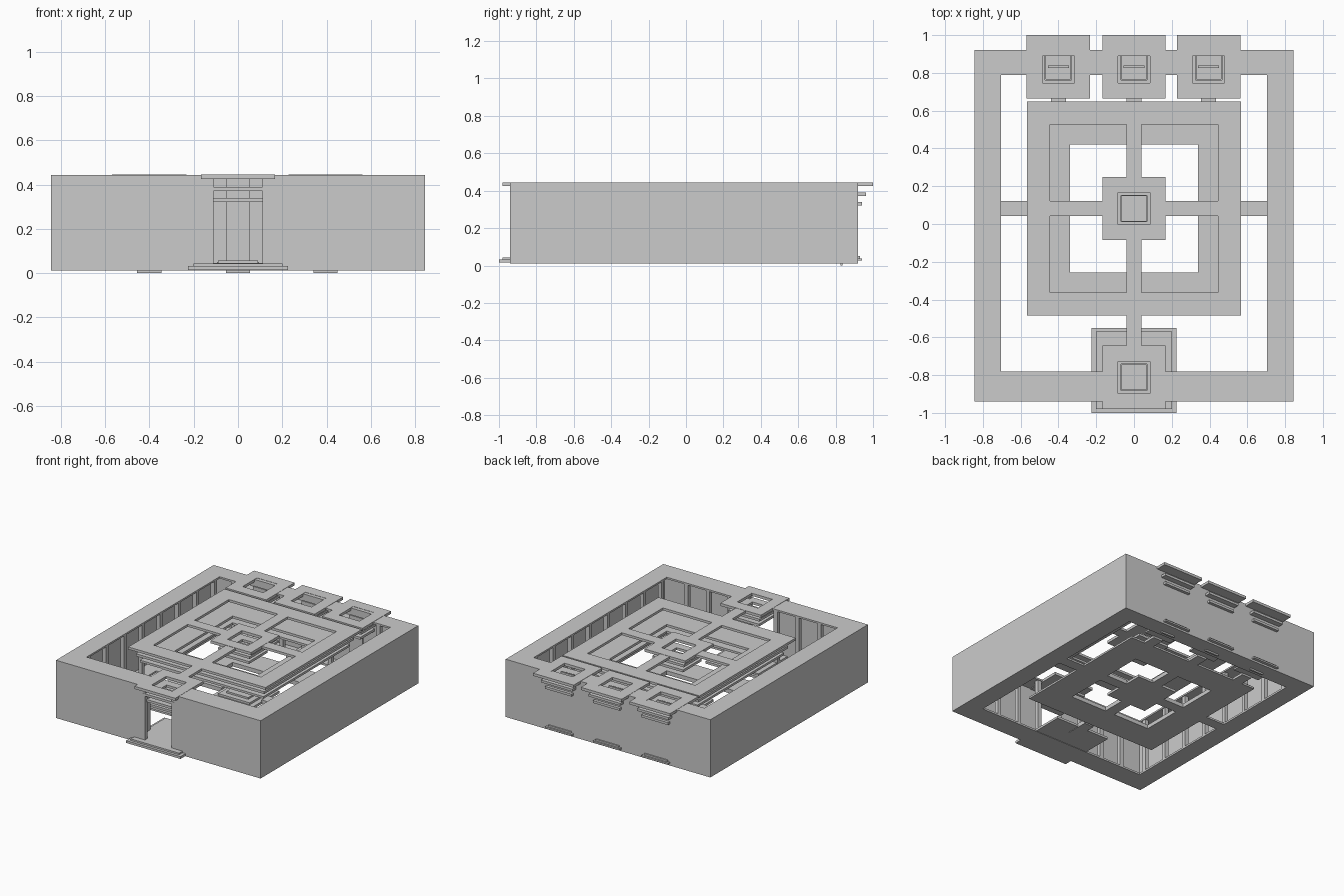
import bpy, bmesh

if "Cube" in bpy.data.objects:
    bpy.data.objects.remove(bpy.data.objects["Cube"])


def finish(name, bm):
    me = bpy.data.meshes.new(name)
    bm.to_mesh(me)
    bm.free()
    ob = bpy.data.objects.new(name, me)
    bpy.context.collection.objects.link(ob)
    return ob


def new_object(name, boxes):
    """One mesh object from (x0, x1, y0, y1, z0, z1) boxes."""
    bm = bmesh.new()
    for x0, x1, y0, y1, z0, z1 in boxes:
        for v in bmesh.ops.create_cube(bm, size=1)['verts']:
            v.co = ((x0 + x1) / 2 + v.co.x * (x1 - x0),
                    (y0 + y1) / 2 + v.co.y * (y1 - y0),
                    (z0 + z1) / 2 + v.co.z * (z1 - z0))
    return finish(name, bm)


def frame(name, outer, inner, z0, z1):
    """Rectangular ring slab; outer and inner are (half_x, y0, y1)."""
    bm = bmesh.new()
    loops = []
    for z in (z0, z1):
        for hx, y0, y1 in (outer, inner):
            loops.append([bm.verts.new((x, y, z)) for x, y in
                          ((-hx, y0), (hx, y0), (hx, y1), (-hx, y1))])
    lo, li, to, ti = loops
    for i in range(4):
        j = (i + 1) % 4
        bm.faces.new((lo[i], lo[j], to[j], to[i]))
        bm.faces.new((li[j], li[i], ti[i], ti[j]))
        bm.faces.new((to[i], to[j], ti[j], ti[i]))
        bm.faces.new((lo[j], lo[i], li[i], li[j]))
    return finish(name, bm)


def square(cy, h):
    return (h, cy - h, cy + h)


REAR_X = (-0.4, 0, 0.395)
HOLE = 0.085

# Outer enclosure: thin wall with a front gate gap
W, Y0, Y1, T, GATE = 0.845, -0.94, 0.92, 0.03, 0.11
new_object("outer_wall", [
    (-W, -W + T, Y0, Y1, 0.02, 0.437), (W - T, W, Y0, Y1, 0.02, 0.437),
    (-W + T, W - T, Y1 - T, Y1, 0.02, 0.437),
    (-W + T, -GATE, Y0, Y0 + T, 0.02, 0.437),
    (GATE, W - T, Y0, Y0 + T, 0.02, 0.437)])
IX, IY0, IY1 = 0.705, -0.78, 0.79
frame("outer_floor", (W, Y0, Y1), (IX, IY0, IY1), 0.012, 0.026)

# Outer roof, left open under the tower shafts
roof = [(-W, -IX, Y0, Y1), (IX, W, Y0, Y1),
        (-IX, -HOLE, Y0, IY0), (HOLE, IX, Y0, IY0),
        (-HOLE, HOLE, Y0, -0.897), (-IX, IX, 0.89, Y1)]
edges = [-IX] + [x + s * HOLE for x in REAR_X for s in (-1, 1)] + [IX]
roof += [(edges[i], edges[i + 1], IY1, 0.89) for i in range(0, 8, 2)]
new_object("outer_roof", [(*b, 0.43, 0.443) for b in roof])

# Slim colonnade along the inner edge of the outer gallery
cols = []
for i in range(8):
    y = -0.74 + i * 1.49 / 7
    for x in (-0.725, 0.725):
        cols.append((x - .015, x + .015, y - .015, y + .015, 0.026, 0.43))
for x in (0.19, 0.37, 0.55):
    for s in (-1, 1):
        cols.append((s * x - .015, s * x + .015, -0.815, -0.785, 0.026, 0.43))
for x in (0.2, 0.6):
    for s in (-1, 1):
        cols.append((s * x - .015, s * x + .015, 0.795, 0.825, 0.026, 0.43))
new_object("outer_columns", cols)

# Inner gallery: stepped cornice rings above, stepped base rings below
CY = 0.082
for i, (o, n, z0, z1) in enumerate([(0.567, 0.445, 0.425, 0.443),
                                    (0.53, 0.34, 0.37, 0.388),
                                    (0.51, 0.34, 0.322, 0.338),
                                    (0.53, 0.34, 0.026, 0.042),
                                    (0.55, 0.34, 0.012, 0.026)]):
    name = "inner_cornice" if i < 3 else "inner_base"
    frame(f"{name}_{i}", square(CY, o), square(CY, n), z0, z1)

# Cross walkways at roof and floor level
w = 0.04
for name, z0, z1 in (("upper", 0.425, 0.443), ("lower", 0.012, 0.042)):
    new_object(name + "_walkways", [
        (-w, w, CY + 0.165, CY + 0.45, z0, z1),
        (-w, w, CY - 0.45, CY - 0.165, z0, z1),
        (-0.45, -0.165, CY - w, CY + w, z0, z1),
        (0.165, 0.45, CY - w, CY + w, z0, z1),
        (-w, w, -0.65, -0.48, z0, z1)])
new_object("side_walkways", [
    (s - 0.085, s + 0.085, CY - w, CY + w, 0.012, 0.026)
    for s in (-0.63, 0.63)])


# Towers: open shafts of stepped tiers, widening upward
def tower(name, cx, cy):
    for i, (o, n, z0, z1) in enumerate([(0.168, HOLE, 0.425, 0.445),
                                        (0.13, 0.07, 0.372, 0.39),
                                        (0.11, 0.065, 0.322, 0.34)]):
        ob = frame(f"{name}_tier_{i}", square(0, o), square(0, n), z0, z1)
        ob.location = (cx, cy, 0)


tower("central_tower", 0, CY)
tower("gate_tower", 0, -0.812)
for i, x in enumerate(REAR_X):
    tower(f"rear_tower_{i}", x, 0.832)
    # Rear shrine base steps, upright slab and link to the inner gallery
    new_object(f"rear_base_{i}", [
        (x - .11, x + .11, 0.722, 0.942, 0.026, 0.038),
        (x - .095, x + .095, 0.737, 0.93, 0.038, 0.05)])
    new_object(f"rear_slab_{i}", [(x - .055, x + .055, 0.825, 0.838, 0, 0.425)])
    new_object(f"rear_link_{i}", [(x - w, x + w, 0.6, 0.73, 0.012, 0.03)])

# Central plinth and front gate terrace
new_object("central_plinth", [
    (-.167, .167, CY - .167, CY + .167, 0.012, 0.03),
    (-.13, .13, CY - .13, CY + .13, 0.03, 0.045),
    (-.09, .09, CY - .09, CY + .09, 0.045, 0.058)])
new_object("gate_terrace", [
    (-.225, .225, -1.0, -0.55, 0.015, 0.032),
    (-.2, .2, -0.98, -0.57, 0.032, 0.044)])
